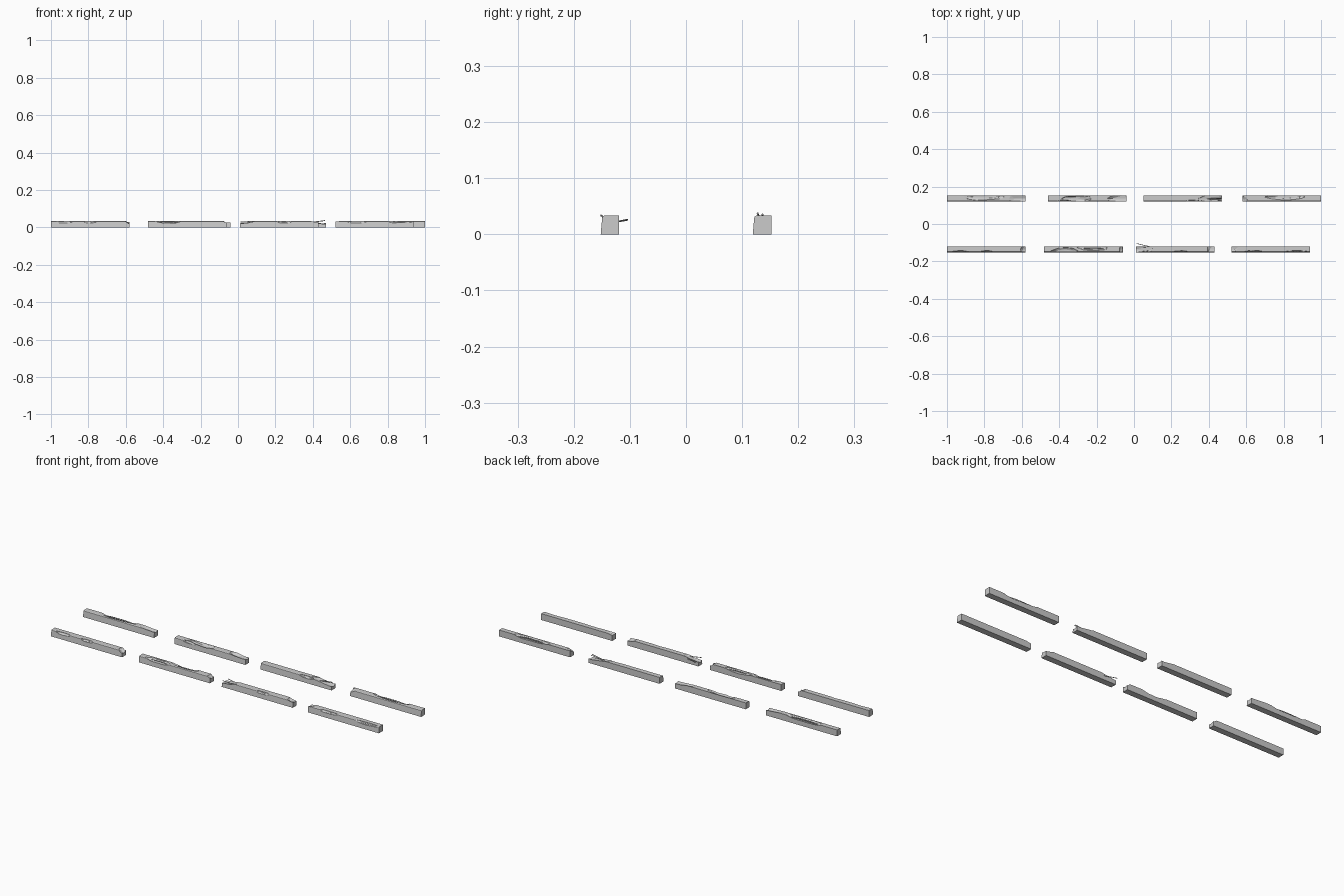
import bpy, bmesh, random
from mathutils import Vector

if "Cube" in bpy.data.objects:
    bpy.data.objects.remove(bpy.data.objects["Cube"])

random.seed(7)
LENGTH, TOP, ROW = 0.42, 0.034, 0.1355
# kerb cross-section (y, z): battered front face with a rounded upper edge
PROFILE = [(-0.0165, 0), (0.0165, 0), (0.0165, TOP), (-0.0095, TOP),
           (-0.0132, 0.0315), (-0.014, 0.029)]


def link(name, mesh):
    ob = bpy.data.objects.new(name, mesh)
    bpy.context.collection.objects.link(ob)
    return ob


def evaluated_mesh(ob):
    dg = bpy.context.evaluated_depsgraph_get()
    return bpy.data.meshes.new_from_object(ob.evaluated_get(dg))


class Kerb:
    """One kerb stone that can be broken and given exposed rods."""

    def __init__(self, name, x, y):
        self.name, self.x, self.y, self.rods = name, x, y, 0
        bm = bmesh.new()
        face = bm.faces.new([bm.verts.new((x, y + py, pz)) for py, pz in PROFILE])
        ext = bmesh.ops.extrude_face_region(bm, geom=[face])["geom"]
        verts = [g for g in ext if isinstance(g, bmesh.types.BMVert)]
        bmesh.ops.translate(bm, verts=verts, vec=(LENGTH, 0, 0))
        bmesh.ops.recalc_face_normals(bm, faces=bm.faces[:])
        me = bpy.data.meshes.new(name)
        bm.to_mesh(me)
        bm.free()
        self.ob = link(name, me)

    def bite(self, dx, dy, z, rx, ry, rz):
        """Cut a rough lump out of the stone."""
        bm = bmesh.new()
        bmesh.ops.create_icosphere(bm, subdivisions=2, radius=1)
        for v in bm.verts:
            v.co *= random.uniform(0.86, 1.1)
            v.co = v.co * Vector((rx, ry, rz)) + Vector((self.x + dx, self.y + dy, z))
        me = bpy.data.meshes.new("cutter")
        bm.to_mesh(me)
        bm.free()
        cutter = link("cutter", me)
        cutter.hide_render = True
        mod = self.ob.modifiers.new("bite", 'BOOLEAN')
        mod.operation, mod.solver, mod.object = 'DIFFERENCE', 'EXACT', cutter
        new = evaluated_mesh(self.ob)
        self.ob.modifiers.clear()
        self.ob.data = new
        bpy.data.objects.remove(cutter)

    def rod(self, *pts):
        """Thin bent steel rod."""
        cu = bpy.data.curves.new("rod", 'CURVE')
        cu.dimensions = '3D'
        cu.bevel_depth, cu.bevel_resolution, cu.use_fill_caps = 0.0016, 1, True
        sp = cu.splines.new('POLY')
        sp.points.add(len(pts) - 1)
        for p, (a, b, c) in zip(sp.points, pts):
            p.co = (self.x + a, self.y + b, c, 1)
        tmp = link("rod", cu)
        me = evaluated_mesh(tmp)
        bpy.data.objects.remove(tmp)
        self.rods += 1
        link(f"{self.name}_rebar_{self.rods}", me)

    def hollow(self, dx, half, side=1, strands=0):
        """Shallow break in the top, spanned by bowed rods."""
        self.bite(dx, side * 0.010, TOP + 0.005, half, 0.020, 0.016)
        for i in range(strands):
            y = side * (0.003 + 0.008 * i)
            self.rod(*[(dx + t * half, y + side * 0.002 * (1 - t * t), TOP - 0.003 - 0.007 * t * t)
                       for t in (-0.95, -0.4, 0.2, 0.95)])

    def chip(self, dx, half):
        """Small flake off the upper front edge."""
        self.bite(dx, -0.0145, TOP - 0.001, half, 0.008, 0.010)

    def broken_end(self, right, reach, drop, dy=0.0):
        """Crumbled end, sloping down by drop over reach."""
        self.bite(LENGTH if right else 0, dy, TOP + 0.012, reach, 0.034, drop + 0.012)

    def loose_rods(self, right, tips):
        """Rods splayed out of a broken end to (y, z) tips."""
        for y, z in tips:
            ends = [(0.12, y * 0.25, 0.018), (0.07, y * 0.5, (z + 0.020) / 2), (0.004, y, z)]
            self.rod(*[(LENGTH - a if right else a, b, c) for a, b, c in ends])


def row(y, prefix, starts):
    return [Kerb(f"{prefix}_kerb_{i + 1}", x, y) for i, x in enumerate(starts)]


a, b, c, d = row(ROW, "back", (-1, -0.46, 0.05, 0.58))
e, f, g, h = row(-ROW, "front", (-1, -0.48, 0.01, 0.52))

# back row
a.hollow(0.20, 0.13, strands=2)
a.broken_end(True, 0.11, 0.010)
b.hollow(0.16, 0.09, side=0)
b.broken_end(True, 0.14, 0.012)
b.chip(0.09, 0.04)
c.broken_end(True, 0.13, 0.016)
c.chip(0.27, 0.05)
c.loose_rods(True, [(-0.008, 0.038), (0.001, 0.036), (-0.009, 0.014)])
d.hollow(0.23, 0.12, strands=2)
d.broken_end(False, 0.03, 0.014, dy=-0.015)

# front row
e.broken_end(True, 0.032, 0.015)
e.chip(0.21, 0.04)
e.chip(0.07, 0.05)
f.hollow(0.11, 0.08, side=-1, strands=1)
f.hollow(0.26, 0.09, strands=1)
f.broken_end(True, 0.022, 0.013)
g.broken_end(False, 0.12, 0.016)
g.chip(0.24, 0.045)
g.broken_end(True, 0.05, 0.011)
g.loose_rods(False, [(0.031, 0.026), (-0.016, 0.034), (-0.006, 0.014)])
h.chip(0.12, 0.055)
h.chip(0.35, 0.07)
h.rod((0.29, -0.010, 0.027), (0.35, -0.0125, 0.029), (0.41, -0.010, 0.027))
h.broken_end(False, 0.04, 0.008, dy=0.01)
